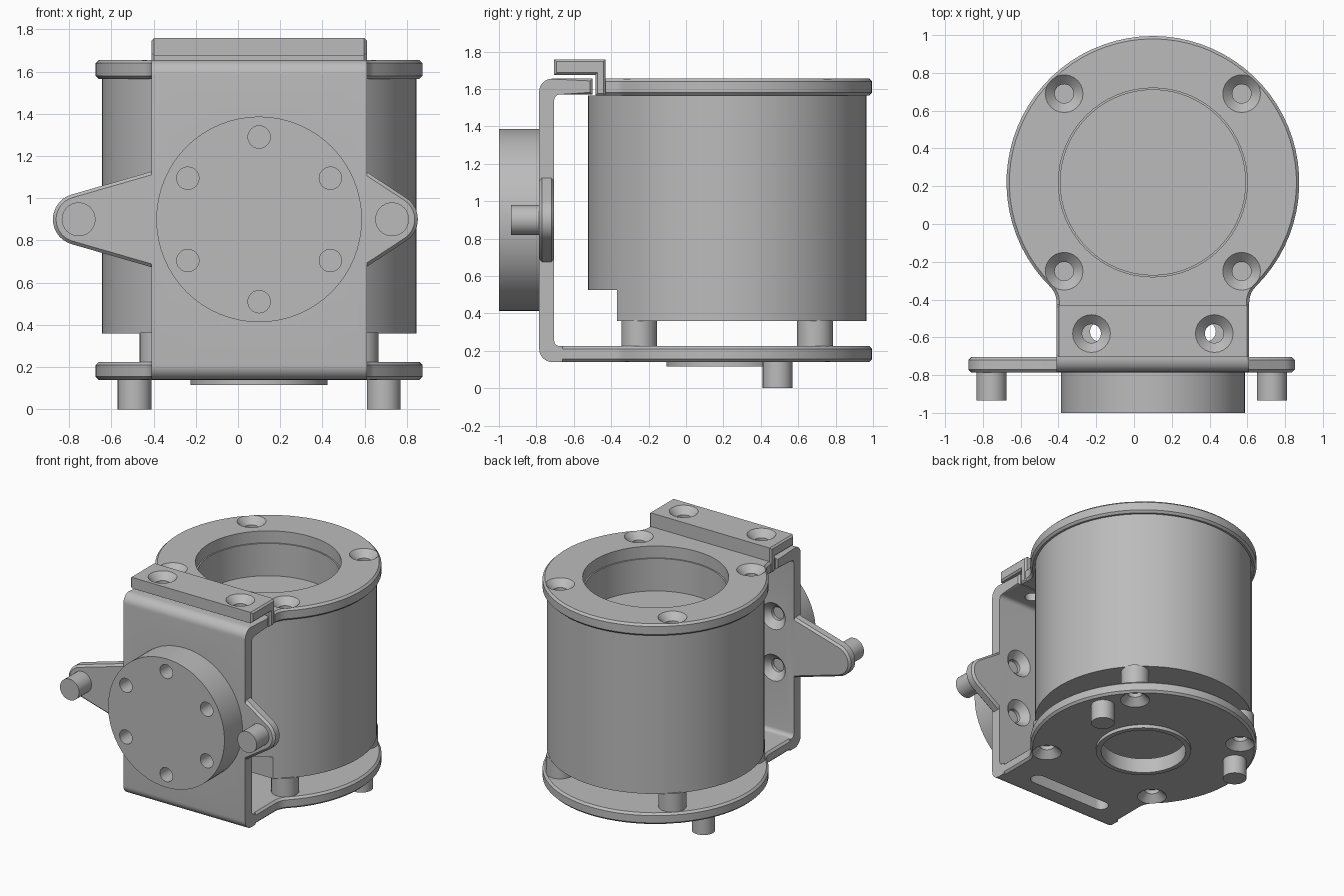
import bpy, bmesh
from math import sin, cos, pi, radians, atan2, acos, sqrt, hypot
from mathutils import Vector

if "Cube" in bpy.data.objects:
    bpy.data.objects.remove(bpy.data.objects["Cube"])

grey = bpy.data.materials.new("plain_grey")
grey.use_nodes = True
COLOR = (0.5, 0.5, 0.5, 1)
grey.diffuse_color = COLOR
grey.node_tree.nodes["Principled BSDF"].inputs["Base Color"].default_value = COLOR

CX, CY, DISC_Z = 0.1, 0.22, 0.9      # drum axis and front disc height
HALF, R = 0.51, 0.775                # bracket half width, plate radius
SEGMENTS = 64
UP, DOWN, BACK, FRONT = (0, 0, 1), (0, 0, -1), (0, 1, 0), (0, -1, 0)


def finish(name, bm):
    bmesh.ops.recalc_face_normals(bm, faces=bm.faces)
    mesh = bpy.data.meshes.new(name)
    bm.to_mesh(mesh)
    bm.free()
    mesh.materials.append(grey)
    obj = bpy.data.objects.new(name, mesh)
    bpy.context.collection.objects.link(obj)
    return obj


def arc(cx, cy, r, start, end, n):
    steps = [radians(start + (end - start) * i / n) for i in range(n + 1)]
    return [(cx + r * cos(a), cy + r * sin(a)) for a in steps]


def prism(name, points, axis, lo, hi, chamfer=0.0, open_below=-9):
    """Extrude a 2D outline along an axis and chamfer its rims."""
    place = {"x": lambda a, b, t: (t, a, b),
             "y": lambda a, b, t: (a, t, b),
             "z": lambda a, b, t: (a, b, t)}[axis]
    bm = bmesh.new()
    rims = [[bm.verts.new(place(a, b, t)) for a, b in points] for t in (lo, hi)]
    caps = [bm.faces.new(rim) for rim in rims]
    n = len(points)
    for i in range(n):
        j = (i + 1) % n
        bm.faces.new((rims[0][i], rims[0][j], rims[1][j], rims[1][i]))
    if chamfer:
        bmesh.ops.recalc_face_normals(bm, faces=bm.faces)
        edges = [e for f in caps for e in f.edges
                 if max(v.co.y for v in e.verts) > open_below + 0.001]
        bmesh.ops.bevel(bm, geom=edges, offset=chamfer, segments=1, affect="EDGES")
    return finish(name, bm)


def lathe(name, profile, places, direction=UP, segments=SEGMENTS):
    """Revolve (radius, distance) pairs around a direction at each place."""
    turn = Vector(direction).to_track_quat("Z", "Y")
    bm = bmesh.new()
    for place in places:
        rings = [[bm.verts.new(Vector(place) + turn @ Vector(
            (r * cos(2 * pi * i / segments), r * sin(2 * pi * i / segments), t)))
            for i in range(segments)] for r, t in profile]
        for a, b in zip(rings, rings[1:]):
            for i in range(segments):
                j = (i + 1) % segments
                bm.faces.new((a[i], a[j], b[j], b[i]))
        bm.faces.new(rings[0])
        bm.faces.new(rings[-1])
    return finish(name, bm)


def cut(target, cutter):
    cutter.hide_render = True
    mod = target.modifiers.new("cut", "BOOLEAN")
    mod.operation, mod.solver, mod.object = "DIFFERENCE", "EXACT", cutter
    bpy.context.view_layer.objects.active = target
    bpy.ops.object.modifier_apply(modifier=mod.name)
    bpy.data.objects.remove(cutter)


def countersink(target, places, direction):
    profile = [(0.105, -0.005), (0.05, 0.05), (0.05, 0.2)]
    cut(target, lathe("countersink_cutter", profile, places, direction, 24))


def corners(z, d=0.47):
    return [(CX + sx * d, CY + sy * d, z) for sx in (-1, 1) for sy in (-1, 1)]


def plate_outline(end_y):
    """Round plate with a filleted straight neck toward the front."""
    f = 0.12
    fx, fy = HALF + f, -sqrt((R + f) ** 2 - (HALF + f) ** 2)
    a = atan2(fy, fx) * 180 / pi
    right = [(CX + HALF, end_y)]
    right += arc(CX + fx, CY + fy, f, 180, 180 + a, 6)
    rim = arc(CX, CY, R, a, 180 - a, 56)
    left = [(2 * CX - x, y) for x, y in reversed(right)]
    return right + rim[1:-1] + left


# Drum: hollow top with a floor, stepped away at the lower front
drum = lathe("drum", [(0.745, 0.36), (0.745, 1.565), (0.49, 1.565), (0.49, 1.32)],
             [(CX, CY, 0)])
notch = [(-0.9, 0.2), (-0.37, 0.2), (-0.37, 0.525), (-0.9, 0.525)]
cut(drum, prism("notch_cutter", notch, "x", -1, 1))

# Top plate with opening and countersunk holes
top_plate = prism("top_plate", plate_outline(-0.43), "z", 1.565, 1.655, 0.015, -0.43)
cut(top_plate, lathe("opening_cutter", [(0.5, 1.4), (0.5, 1.8)], [(CX, CY, 0)]))
countersink(top_plate, corners(1.655), DOWN)

# Raised lap that sits over the bracket flange
lap_outline = [(-0.43, 1.565), (-0.43, 1.758), (-0.705, 1.758),
               (-0.705, 1.675), (-0.485, 1.675), (-0.485, 1.565)]
top_lap = prism("top_lap", lap_outline, "x", CX - HALF, CX + HALF, 0.012)
lap_holes = [(CX + s * 0.325, -0.58, 1.758) for s in (-1, 1)]
countersink(top_lap, lap_holes, DOWN)

# Bottom plate with central hole, countersinks and adjustment slot
END = -0.66
bottom_plate = prism("bottom_plate", plate_outline(END), "z", 0.14, 0.225, 0.015, END)
cut(bottom_plate, lathe("hole_cutter", [(0.29, 0), (0.29, 0.5)], [(CX, CY, 0)]))
countersink(bottom_plate, corners(0.14), UP)
slot = arc(CX + 0.28, -0.57, 0.053, -90, 90, 10) + arc(CX - 0.28, -0.57, 0.053, 90, 270, 10)
cut(bottom_plate, prism("slot_cutter", slot, "z", 0, 0.4))

# Collar under the bottom plate
collar = lathe("bottom_collar", [(0.325, 0.115), (0.325, 0.145)], [(CX, CY, 0)])
cut(collar, lathe("collar_cutter", [(0.29, 0), (0.29, 0.5)], [(CX, CY, 0)]))

# Bent bracket: lower lip, upright wall and upper flange
bend = [(END, 0.14)]
bend += arc(-0.715, 0.21, 0.07, 270, 180, 8) + arc(-0.715, 1.585, 0.07, 180, 90, 8)
bend += [(-0.5, 1.655), (-0.5, 1.57)]
bend += arc(-0.675, 1.54, 0.03, 90, 180, 5) + arc(-0.675, 0.255, 0.03, 180, 270, 5)
bend += [(END, 0.225)]
bracket = prism("bent_bracket", bend, "x", CX - HALF, CX + HALF, 0.012, END)
cut(bracket, lathe("flange_hole_cutter", [(0.05, -0.3), (0.05, 0.1)], lap_holes, UP, 24))
bolt_circle = [(CX + 0.39 * cos(radians(a)), DISC_Z + 0.39 * sin(radians(a)))
               for a in range(30, 390, 60)]
countersink(bracket, [(x, -0.705, z) for x, z in bolt_circle], FRONT)

# Front disc with a ring of blind holes
disc = lathe("front_disc", [(0.487, -1), (0.487, -0.78)], [(CX, 0, DISC_Z)], BACK)
cut(disc, lathe("disc_hole_cutter", [(0.053, -1.1), (0.053, -0.88)],
                [(x, 0, z) for x, z in bolt_circle], BACK, 24))

# Tapered ears with pins; the right one reaches further
for side, sign, reach in (("right", -1, 0.35), ("left", 1, 0.125)):
    r, h = 0.122, 0.228
    a = (atan2(h, -reach) - acos(r / hypot(reach, h))) * 180 / pi
    ear = [(-0.015, -h), (0, -h)] + arc(reach, 0, r, -a, a, 14) + [(0, h), (-0.015, h)]
    root = CX + sign * (HALF - 0.005)
    prism(side + "_ear", [(root + sign * u, DISC_Z + v) for u, v in ear],
          "y", -0.785, -0.705, 0.015)
    lathe(side + "_ear_pin", [(0.08, -0.935), (0.08, -0.78)],
          [(root + sign * reach, 0, DISC_Z)], BACK, 32)

# Standoffs between drum and bottom plate, and locating pins below
lathe("standoffs", [(0.096, 0.22), (0.096, 0.365)],
      [(x, y, 0) for x, y, z in corners(0)], UP, 32)
lathe("bottom_pins", [(0.08, 0), (0.08, 0.145)],
      [(CX + s * 0.59, 0.49, 0) for s in (-1, 1)], UP, 32)

# Smooth the round walls, keep edges sharp
for obj in bpy.context.collection.objects:
    if obj.type == "MESH" and grey.name in obj.data.materials:
        bpy.ops.object.select_all(action="DESELECT")
        obj.select_set(True)
        bpy.context.view_layer.objects.active = obj
        bpy.ops.object.shade_smooth_by_angle(angle=radians(30))
